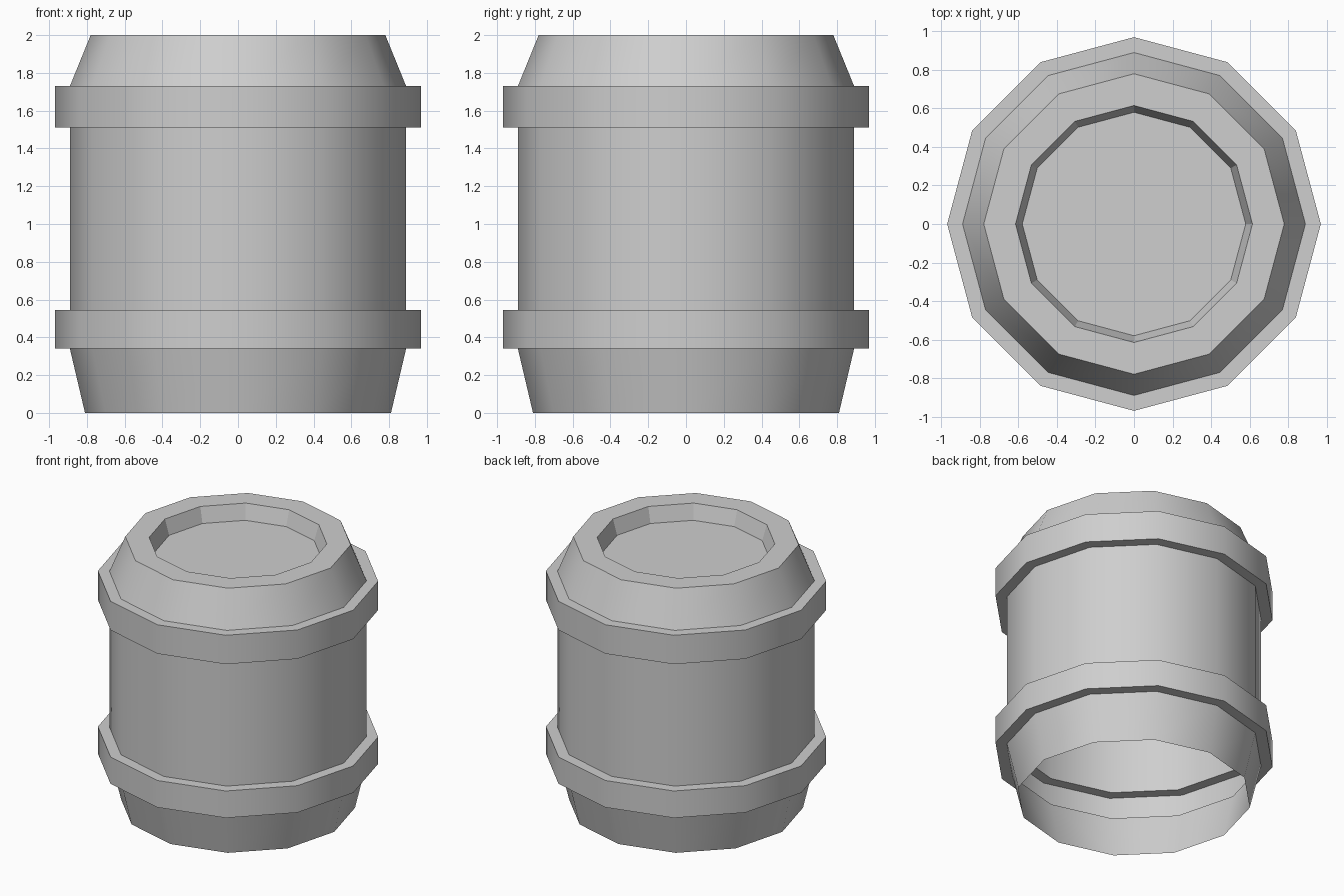
import bpy
import bmesh
from math import cos, sin, tau

SIDES = 12

cube = bpy.data.objects.get("Cube")
if cube:
    bpy.data.objects.remove(cube, do_unlink=True)

# Single plain grey
grey = bpy.data.materials.new("plain_grey")
grey.use_nodes = True
colour = (0.62, 0.62, 0.62, 1.0)
grey.diffuse_color = colour
grey.node_tree.nodes["Principled BSDF"].inputs["Base Color"].default_value = colour


def lathe(name, profile, cap=False, smooth=True):
    """Revolve a (radius, height) profile; bands are smooth around, sharp between."""
    bm = bmesh.new()
    rings = [[bm.verts.new((r * cos(tau * k / SIDES), r * sin(tau * k / SIDES), z))
              for k in range(SIDES)] for r, z in profile]
    for low, high in zip(rings, rings[1:]):
        for k in range(SIDES):
            n = (k + 1) % SIDES
            face = bm.faces.new((low[k], low[n], high[n], high[k]))
            face.smooth = smooth
    if cap:
        bm.faces.new(rings[-1])
    for ring in rings:
        for k in range(SIDES):
            bm.edges.get((ring[k - 1], ring[k])).smooth = False
    mesh = bpy.data.meshes.new(name)
    bm.to_mesh(mesh)
    bm.free()
    mesh.materials.append(grey)
    obj = bpy.data.objects.new(name, mesh)
    bpy.context.collection.objects.link(obj)
    return obj


WALL, HOOP = 0.89, 0.97


def hoop(name, bottom, top):
    lathe(name, [(WALL, bottom), (HOOP, bottom), (HOOP, top), (WALL, top)])


# Hollow shell, open underneath
lathe("bottom_taper", [(0.81, 0), (WALL, 0.34)])
hoop("lower_hoop", 0.34, 0.545)
lathe("middle_wall", [(WALL, 0.545), (WALL, 1.51)])
hoop("upper_hoop", 1.51, 1.73)
lathe("top_shoulder", [(WALL, 1.73), (0.78, 2)])

# Flat rim with a recessed lid
lathe("recessed_lid", [(0.78, 2), (0.615, 2), (0.58, 1.885)], cap=True, smooth=False)
